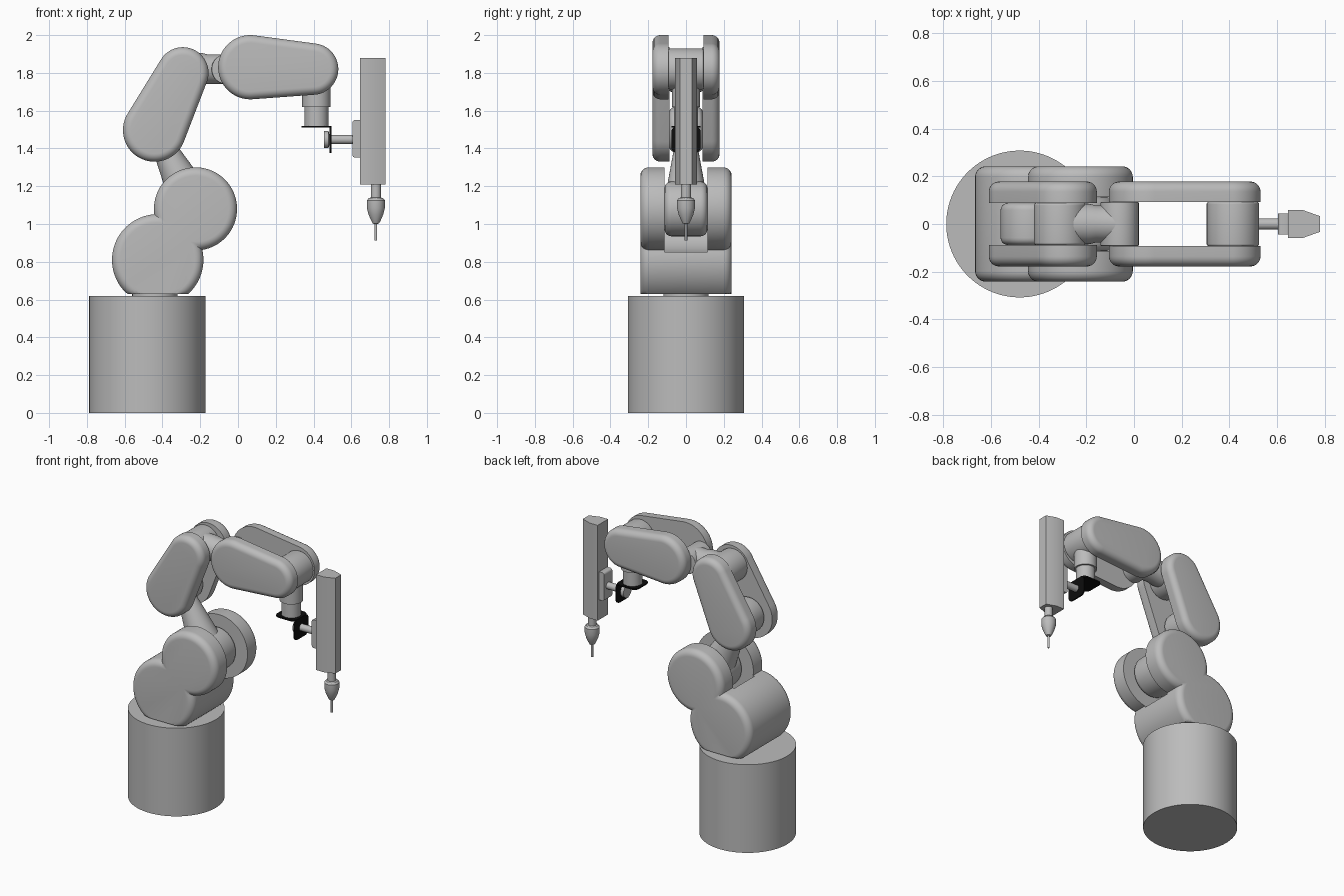
import bpy, bmesh, math
from mathutils import Vector
from math import sin, cos, pi, atan2, acos, hypot

if "Cube" in bpy.data.objects:
    bpy.data.objects.remove(bpy.data.objects["Cube"])


def material(name, v):
    m = bpy.data.materials.new(name)
    m.diffuse_color = (v, v, v, 1)
    m.use_nodes = True
    m.node_tree.nodes["Principled BSDF"].inputs["Base Color"].default_value = m.diffuse_color
    return m


GREY = material("machine grey", 0.5)
BLACK = material("black", 0.004)


def finish(name, bm, mat=GREY):
    bmesh.ops.recalc_face_normals(bm, faces=bm.faces)
    me = bpy.data.meshes.new(name)
    bm.to_mesh(me)
    bm.free()
    me.materials.append(mat)
    ob = bpy.data.objects.new(name, me)
    bpy.context.collection.objects.link(ob)
    smooth(ob)
    return ob


def smooth(ob):
    bpy.ops.object.select_all(action='DESELECT')
    ob.select_set(True)
    bpy.context.view_layer.objects.active = ob
    bpy.ops.object.shade_smooth_by_angle(angle=math.radians(32))


def skin(bm, rings):
    """Join closed rings of points and cap both ends."""
    vs = [[bm.verts.new(p) for p in ring] for ring in rings]
    n = len(vs[0])
    for a, b in zip(vs, vs[1:]):
        for i in range(n):
            j = (i + 1) % n
            bm.faces.new((a[i], a[j], b[j], b[i]))
    bm.faces.new(vs[0])
    bm.faces.new(vs[-1])


def lathe(name, origin, axis, profile, n=64, mat=GREY):
    """Turned part: profile is (height along axis, radius)."""
    q = Vector(axis).to_track_quat('Z', 'Y')
    o = Vector(origin)
    bm = bmesh.new()
    skin(bm, [[o + q @ Vector((r * cos(2 * pi * i / n), r * sin(2 * pi * i / n), h))
               for i in range(n)] for h, r in profile])
    return finish(name, bm, mat)


def hub(name, x, z, r, half, b=0.01):
    """Pivot drum along y with rounded rims."""
    rim = [(half - b + b * sin(t * pi / 10), r - b + b * cos(t * pi / 10)) for t in range(6)]
    return lathe(name, (x, 0, z), (0, 1, 0), [(-h, rr) for h, rr in reversed(rim)] + rim)


def arc(c, r, a0, a1, n=40):
    return [(c[0] + r * cos(a0 + (a1 - a0) * i / n), c[1] + r * sin(a0 + (a1 - a0) * i / n))
            for i in range(n + 1)]


def hull(c1, r1, c2, r2):
    """Belt outline round two circles, as a function of inward offset."""
    phi = atan2(c2[1] - c1[1], c2[0] - c1[0])
    a = acos((r1 - r2) / hypot(c2[0] - c1[0], c2[1] - c1[1]))
    return lambda d: (arc(c2, r2 - d, phi - a, phi + a)
                      + arc(c1, r1 - d, phi + a, phi + 2 * pi - a))


def rounded_plate(name, outline, y_in, y_out, b, both=False):
    """Outline extruded along y, outer rim rounded."""
    s = 1 if y_out > y_in else -1
    steps = [k * pi / 14 for k in range(8)]
    rings = [(y_out - s * b * (1 - sin(t)), b * (1 - cos(t))) for t in steps]
    if both:
        rings = [(y_in + s * b * (1 - sin(t)), b * (1 - cos(t))) for t in reversed(steps)] + rings
    else:
        rings = [(y_in, 0)] + rings
    bm = bmesh.new()
    skin(bm, [[(x, y, z) for x, z in outline(d)] for y, d in rings])
    return finish(name, bm)


def box(name, lo, hi, axis, b, mat=GREY):
    """Box whose edges parallel to the given axis are rounded."""
    bm = bmesh.new()
    bmesh.ops.create_cube(bm, size=1)
    for v in bm.verts:
        v.co = [lo[k] + (v.co[k] + 0.5) * (hi[k] - lo[k]) for k in range(3)]
    edges = [e for e in bm.edges
             if abs(e.verts[0].co[axis] - e.verts[1].co[axis]) > 1e-5]
    bmesh.ops.bevel(bm, geom=edges, offset=b, segments=5, profile=0.5, affect='EDGES')
    return finish(name, bm, mat)


# base drum and turntable collar
lathe("base", (-0.48, 0, 0), (0, 0, 1), [(0, 0.308), (0.62, 0.308)], 96)
lathe("turntable_collar", (-0.44, 0, 0.6), (0, 0, 1), [(0, 0.12), (0.05, 0.12)])

# shoulder: two merged discs with a round slot for the lower link
A, B = (-0.425, 0.81), (-0.225, 1.08)


def shoulder_outline(d):
    ra, rb = 0.242 - d, 0.22 - d
    dist = hypot(B[0] - A[0], B[1] - A[1])
    phi = atan2(B[1] - A[1], B[0] - A[0])
    along = (dist ** 2 + ra ** 2 - rb ** 2) / (2 * dist)
    ta, tb = acos(along / ra), acos((dist - along) / rb)
    pts = (arc(A, ra, phi + ta, phi + 2 * pi - ta, 64)[:-1]
           + arc(B, rb, phi - pi + tb, phi + pi - tb, 64)[:-1])
    return [(x, max(z, 0.63)) for x, z in pts]


shoulder = rounded_plate("shoulder", shoulder_outline, -0.242, 0.242, 0.045, True)
cutter = lathe("slot_cutter", (B[0], 0, B[1]), (0, 1, 0), [(-0.113, 0.232), (0.113, 0.232)], 72)
cutter.hide_render = True
cut = shoulder.modifiers.new("slot", 'BOOLEAN')
cut.operation, cut.solver, cut.object = 'DIFFERENCE', 'EXACT', cutter
bpy.context.view_layer.objects.active = shoulder
bpy.ops.object.modifier_apply(modifier="slot")
bpy.data.objects.remove(cutter)
smooth(shoulder)

# lower link: drum, tapering neck, drum
hub("lower_link_drum", B[0], B[1], 0.145, 0.113, 0.035)
neck = Vector((-0.44 - B[0], 0, 1.5 - B[1]))
lathe("lower_link_neck", (B[0], 0, B[1]), neck, [(0, 0.122), (neck.length, 0.045)])
hub("elbow_drum", -0.44, 1.5, 0.12, 0.088, 0.03)

# paired side plates of upper arm and forearm
upper = hull((-0.442, 1.497), 0.167, (-0.292, 1.8), 0.136)
fore = hull((0.065, 1.83), 0.17, (0.395, 1.82), 0.136)
for side, s in (("left", 1), ("right", -1)):
    rounded_plate("upper_arm_" + side, upper, s * 0.088, s * 0.178, 0.042)
    rounded_plate("forearm_" + side, fore, s * 0.092, s * 0.178, 0.042)

# link between upper arm and forearm
hub("upper_drum", -0.31, 1.81, 0.11, 0.088)
lathe("forearm_stem", (-0.31, 0, 1.82), (1, 0, 0),
      [(0, 0.085), (0.12, 0.085), (0.15, 0.078), (0.25, 0.078)])
hub("forearm_drum", -0.06, 1.82, 0.08, 0.092, 0.004)

# wrist
hub("wrist_drum", 0.415, 1.82, 0.11, 0.092, 0.008)
lathe("wrist", (0.415, 0, 1.52), (0, 0, 1),
      [(0, 0.063), (0.1, 0.063), (0.1, 0.075), (0.3, 0.075)])

# black angle bracket
box("bracket_top", (0.335, -0.078, 1.51), (0.494, 0.078, 1.519), 2, 0.035, BLACK)
box("bracket_face", (0.485, -0.078, 1.375), (0.494, 0.078, 1.519), 0, 0.035, BLACK)

# tool shaft, mount and housing
lathe("tool_shaft", (0.455, 0, 1.447), (1, 0, 0),
      [(0, 0.045), (0.024, 0.045), (0.03, 0.024), (0.16, 0.024)], 32)
box("tool_mount", (0.605, -0.045, 1.352), (0.655, 0.045, 1.55), 1, 0.015)
bm = bmesh.new()
section = [(0.647, -0.058), (0.71, -0.058), (0.78, -0.033),
           (0.78, 0.033), (0.71, 0.058), (0.647, 0.058)]
skin(bm, [[(x, y, z) for x, y in section] for z in (1.21, 1.88)])
finish("tool_housing", bm)

# spindle, chuck and bit
lathe("spindle", (0.73, 0, 0), (0, 0, 1),
      [(0.912, 0.007), (1.0, 0.007), (1.003, 0.017), (1.02, 0.026), (1.05, 0.039),
       (1.085, 0.048), (1.125, 0.048), (1.137, 0.038), (1.14, 0.027), (1.215, 0.027)], 32)
